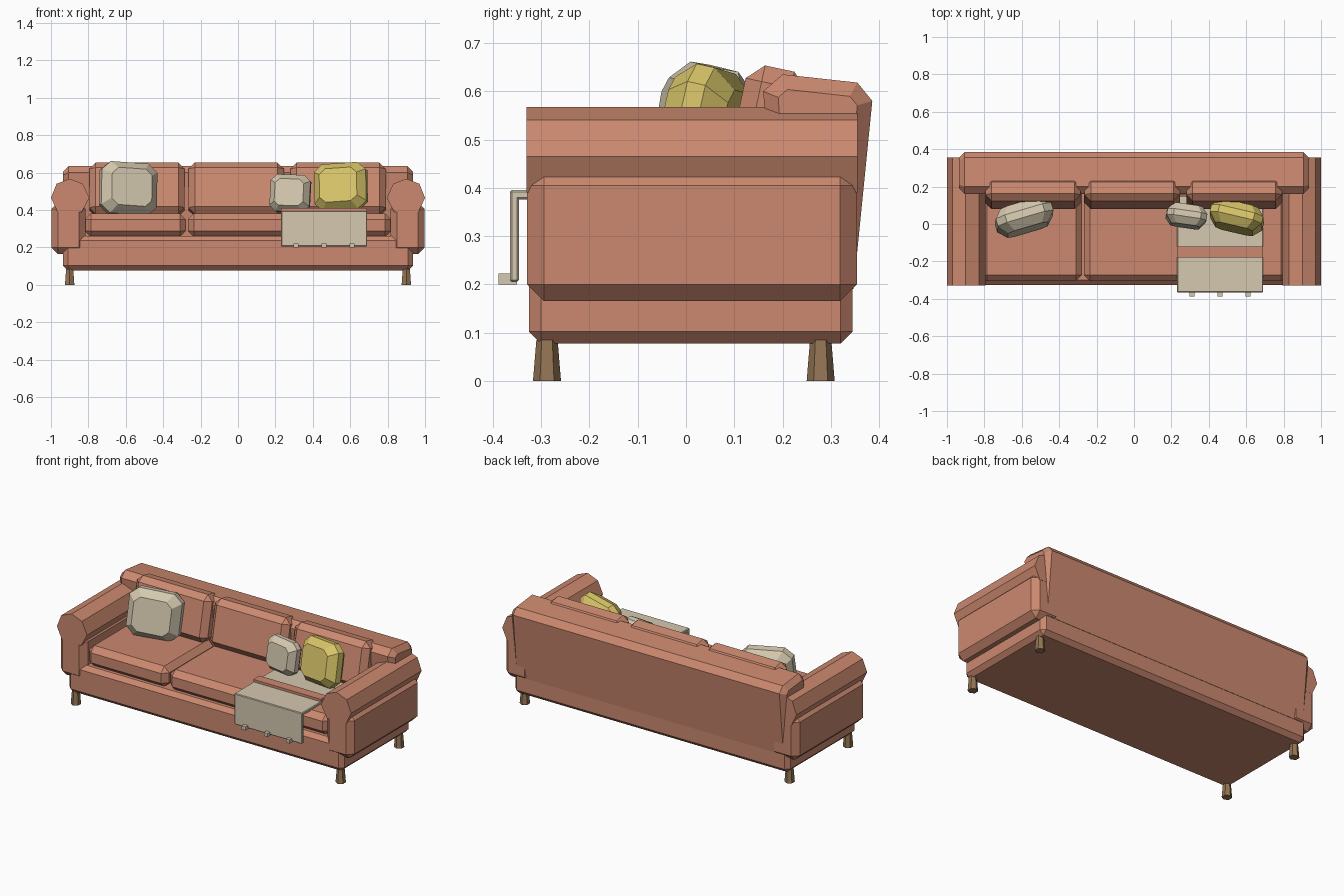
import bpy, bmesh, math
from mathutils import Matrix, Vector

if "Cube" in bpy.data.objects:
    bpy.data.objects.remove(bpy.data.objects["Cube"], do_unlink=True)


def material(name, rgb):
    m = bpy.data.materials.new(name)
    m.use_nodes = True
    color = (*rgb, 1)
    m.diffuse_color = color
    m.node_tree.nodes["Principled BSDF"].inputs["Base Color"].default_value = color
    return m


TERRACOTTA = material("terracotta fabric", (0.60, 0.25, 0.16))
BEIGE = material("beige cloth", (0.66, 0.58, 0.43))
YELLOW = material("yellow cloth", (0.69, 0.56, 0.14))
WOOD = material("brown wood", (0.30, 0.18, 0.09))


def finish(bm, name, mat):
    bmesh.ops.recalc_face_normals(bm, faces=bm.faces)
    mesh = bpy.data.meshes.new(name)
    bm.to_mesh(mesh)
    bm.free()
    mesh.materials.append(mat)
    obj = bpy.data.objects.new(name, mesh)
    bpy.context.collection.objects.link(obj)
    return obj


def box(name, x, y, z, mat, chamfer=0.0, lean=0.0):
    """Chamfered box from (min, max) ranges, optionally leaning back."""
    bm = bmesh.new()
    size = [r[1] - r[0] for r in (x, y, z)]
    bmesh.ops.create_cube(bm, size=1)
    bmesh.ops.scale(bm, vec=size, verts=bm.verts)
    if chamfer:
        bmesh.ops.bevel(bm, geom=bm.edges[:], offset=chamfer, segments=1, affect='EDGES')
    obj = finish(bm, name, mat)
    obj.location = [sum(r) / 2 for r in (x, y, z)]
    obj.rotation_euler.x = -math.radians(lean)
    return obj


def loft(bm, rings):
    """Join equal-length closed rings and cap both ends."""
    loops = [[bm.verts.new(p) for p in ring] for ring in rings]
    for a, b in zip(loops, loops[1:]):
        for i in range(len(a)):
            j = (i + 1) % len(a)
            bm.faces.new((a[i], a[j], b[j], b[i]))
    bm.faces.new(loops[0][::-1])
    bm.faces.new(loops[-1])


def pillow(name, center, size, mat, yaw, lean, roll):
    """Puffed cushion: corner-cut square rings, smaller at front and back."""
    w, t, h = (s / 2 for s in size)
    c = 0.68
    outline = [(-1, -c), (-c, -1), (c, -1), (1, -c), (1, c), (c, 1), (-c, 1), (-1, c)]
    bm = bmesh.new()
    loft(bm, [[(u * w * s, d * t, v * h * s) for u, v in outline]
              for d, s in ((-1, 0.72), (-0.3, 1), (0.3, 1), (1, 0.72))])
    obj = finish(bm, name, mat)
    turn = (Matrix.Rotation(math.radians(yaw), 4, 'Z')
            @ Matrix.Rotation(-math.radians(lean), 4, 'X')
            @ Matrix.Rotation(math.radians(roll), 4, 'Y'))
    obj.matrix_world = Matrix.Translation(Vector(center)) @ turn


# Base frame
box("base", (-0.935, 0.935), (-0.325, 0.345), (0.077, 0.262), TERRACOTTA, 0.025)

# Sloped backrest with chamfered ends
bm = bmesh.new()
back_profile = [(0.19, 0.19), (0.347, 0.19), (0.386, 0.58), (0.355, 0.618), (0.2, 0.635), (0.16, 0.6)]
loft(bm, [[(x, y, z) for y, z in back_profile] for x in (-0.935, 0.935)])
ends = [e for e in bm.edges if abs(e.verts[0].co.x - e.verts[1].co.x) < 0.01]
bmesh.ops.bevel(bm, geom=ends, offset=0.03, segments=1, affect='EDGES')
finish(bm, "backrest", TERRACOTTA)

# Arms: chamfered side panel under a faceted roll
roll_profile = [(0.835, 0.39), (0.795, 0.465), (0.83, 0.54), (0.9, 0.567),
                (0.97, 0.54), (1.0, 0.465), (0.965, 0.39)]
for side, s in (("left", 1), ("right", -1)):
    box(side + "_arm_panel", sorted((s * 0.815, s * 0.998)), (-0.329, 0.354), (0.165, 0.44),
        TERRACOTTA, 0.035)
    bm = bmesh.new()
    loft(bm, [[(s * x, y, z) for x, z in roll_profile] for y in (-0.33, 0.355)])
    finish(bm, side + "_arm_roll", TERRACOTTA)

# Seat cushions, one single and one double
box("right_seat_cushion", (-0.82, -0.278), (-0.305, 0.19), (0.255, 0.382), TERRACOTTA, 0.033)
box("left_seat_cushion", (-0.268, 0.82), (-0.305, 0.19), (0.255, 0.382), TERRACOTTA, 0.033)

# Leaning back cushions
for name, x in (("right", -0.54), ("middle", -0.01), ("left", 0.535)):
    box(name + "_back_cushion", (x - 0.255, x + 0.255), (0.1, 0.23), (0.37, 0.65),
        TERRACOTTA, 0.034, lean=12)

# Throw pillows
pillow("right_pillow", (-0.587, 0.035, 0.513), (0.31, 0.14, 0.28), BEIGE, 17, 9, 4)
pillow("small_pillow", (0.28, 0.043, 0.488), (0.215, 0.11, 0.2), BEIGE, -8, 8, 2)
pillow("yellow_pillow", (0.55, 0.035, 0.522), (0.285, 0.13, 0.255), YELLOW, -14, 12, -4)

# Throw blanket: flat on the seat, hanging over the front, with a raised band
box("blanket_top", (0.23, 0.69), (-0.36, 0.15), (0.376, 0.395), BEIGE, 0.004)
box("blanket_drop", (0.23, 0.69), (-0.365, -0.346), (0.205, 0.395), BEIGE, 0.004)
box("blanket_band", (0.23, 0.69), (-0.18, -0.12), (0.376, 0.41), TERRACOTTA)
for i, x in enumerate((0.31, 0.46, 0.61)):
    box(f"blanket_tassel_{i + 1}", (x - 0.013, x + 0.013), (-0.388, -0.35), (0.2, 0.222), BEIGE)

# Six-sided legs, flared at the foot
for x in (-0.9, 0.9):
    for y in (-0.288, 0.279):
        bm = bmesh.new()
        angles = [math.radians(90 + 60 * k) for k in range(6)]
        loft(bm, [[(x + r * math.cos(a), y + r * math.sin(a), z) for a in angles]
                  for r, z in ((0.029, 0), (0.022, 0.085))])
        finish(bm, ("front" if y < 0 else "back") + ("_right" if x < 0 else "_left") + "_leg", WOOD)
